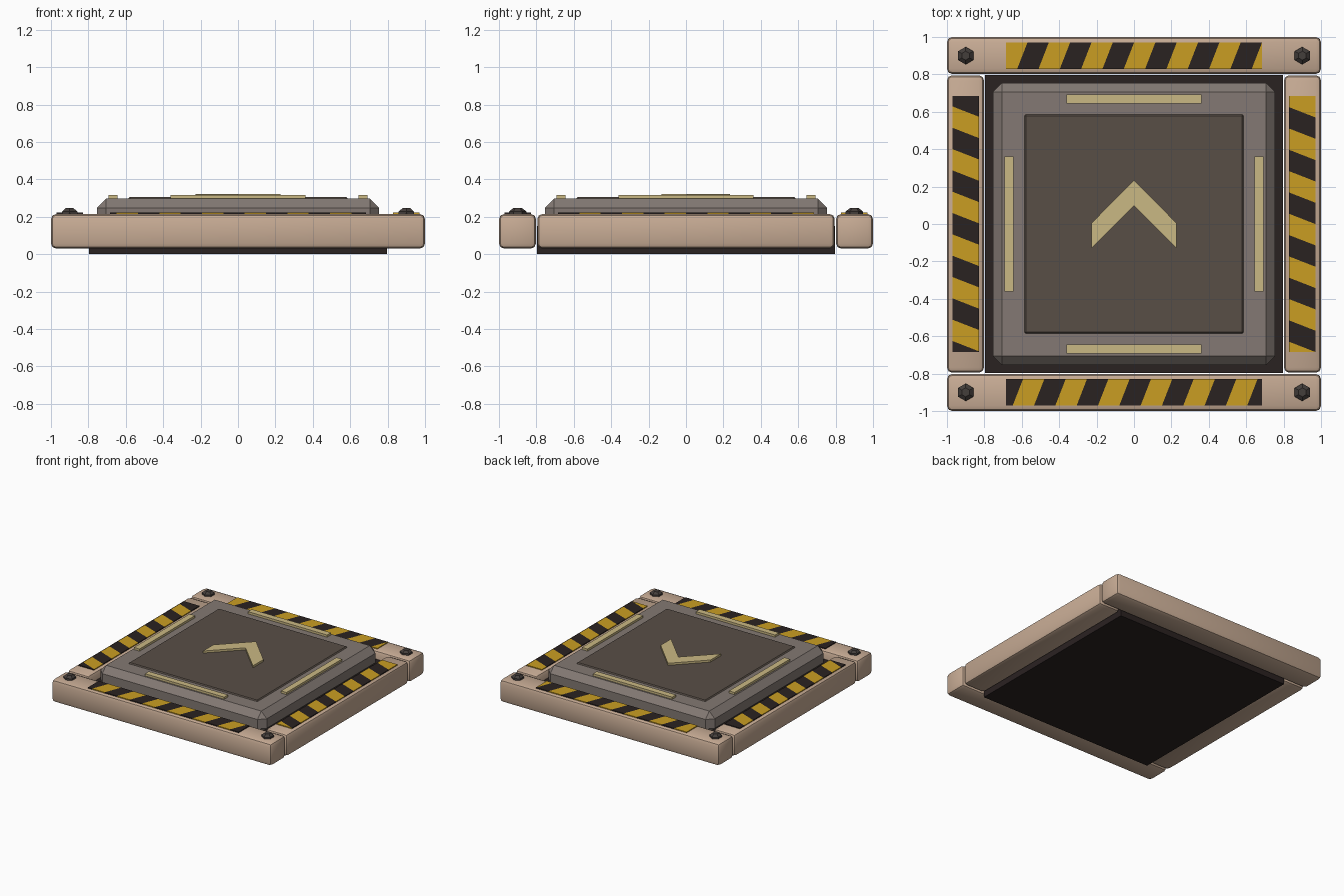
import bpy, bmesh
from math import radians, floor, pi
from mathutils import Matrix, Vector

cube = bpy.data.objects.get("Cube")
if cube:
    bpy.data.objects.remove(cube, do_unlink=True)


def material(name, r, g, b):
    lin = [((c / 255 + 0.055) / 1.055) ** 2.4 for c in (r, g, b)] + [1]
    m = bpy.data.materials.new(name)
    m.use_nodes = True
    m.diffuse_color = lin
    m.node_tree.nodes["Principled BSDF"].inputs["Base Color"].default_value = lin
    return m


TAN = material("tan painted metal", 200, 172, 149)
DARK = material("dark rubber", 42, 34, 33)
YELLOW = material("hazard yellow", 202, 158, 34)
GREY = material("warm grey metal", 131, 121, 115)
PAD = material("dark brown pad", 88, 78, 70)
PALE = material("pale yellow marker", 202, 184, 131)
BOLT = material("bolt steel", 68, 62, 59)


def finish(name, bm, mats, smooth=None):
    bmesh.ops.recalc_face_normals(bm, faces=bm.faces)
    mesh = bpy.data.meshes.new(name)
    bm.to_mesh(mesh)
    bm.free()
    for m in mats:
        mesh.materials.append(m)
    ob = bpy.data.objects.new(name, mesh)
    bpy.context.collection.objects.link(ob)
    if smooth:
        bpy.ops.object.select_all(action='DESELECT')
        ob.select_set(True)
        bpy.context.view_layer.objects.active = ob
        bpy.ops.object.shade_smooth_by_angle(angle=radians(smooth))
    return ob


def box_mesh(x, y, z):
    """Box from (min, max) pairs."""
    bm = bmesh.new()
    bmesh.ops.create_cube(bm, size=1)
    for v in bm.verts:
        v.co = [r[0] if c < 0 else r[1] for c, r in zip(v.co, (x, y, z))]
    return bm


def box(name, x, y, z, mat, bevel=0, segments=1, smooth=None, turn=0):
    bm = box_mesh(x, y, z)
    if bevel:
        bmesh.ops.bevel(bm, geom=bm.edges[:], offset=bevel, segments=segments,
                        profile=0.5, affect='EDGES')
    bm.transform(Matrix.Rotation(turn, 4, 'Z'))
    return finish(name, bm, [mat], smooth)


def hazard_strip(name, phase, turn):
    """Thin plate cut by slanted planes, coloured alternately."""
    length, pitch, slant, mid = 0.685, 0.228, 0.39, -0.9
    bm = box_mesh((-length, length), (-0.97, -0.83), (0.21, 0.222))
    for k in range(-8, 9):
        for side in (-1, 1):
            at = Vector((phase + k * pitch + side * pitch / 4, mid, 0))
            bmesh.ops.bisect_plane(bm, geom=bm.verts[:] + bm.edges[:] + bm.faces[:],
                                   plane_co=at, plane_no=Vector((1, -slant, 0)))
    for f in bm.faces:
        c = f.calc_center_median()
        u = (c.x - slant * (c.y - mid) - phase) / pitch + 0.25
        f.material_index = 1 if u - floor(u) < 0.5 else 0
    bm.transform(Matrix.Rotation(turn, 4, 'Z'))
    finish(name, bm, [YELLOW, DARK])


# Base slab
box("base_slab", (-0.797, 0.797), (-0.797, 0.797), (0, 0.15), DARK)

# Frame rails, hazard strips and edge markers on all four sides
sides = (("front", 0, 1, -0.45), ("left", pi / 2, 0.795, -0.6),
         ("back", pi, 1, -0.6), ("right", -pi / 2, 0.795, -0.43))
for side, turn, half, phase in sides:
    box(side + "_rail", (-half, half), (-1, -0.802), (0.03, 0.215), TAN,
        bevel=0.028, segments=2, smooth=35, turn=turn)
    hazard_strip(side + "_hazard_strip", phase, turn)
    box(side + "_marker", (-0.36, 0.36), (-0.693, -0.643), (0.29, 0.316), PALE, turn=turn)

# Raised plate and inset pad
box("raised_plate", (-0.755, 0.755), (-0.755, 0.755), (0.12, 0.298), GREY,
    bevel=0.05, smooth=30)
box("centre_pad", (-0.588, 0.588), (-0.588, 0.588), (0.26, 0.306), PAD, bevel=0.01)

# Direction chevron
bm = bmesh.new()
outline = [(0, 0.235), (-0.227, 0.005), (-0.227, -0.13), (0, 0.098),
           (0.227, -0.13), (0.227, 0.005)]
verts = [bm.verts.new((x, y, 0.3)) for x, y in outline]
# Two mirrored arms sharing the centre line
faces = [bm.faces.new(verts[:4]), bm.faces.new([verts[i] for i in (0, 3, 4, 5)])]
top = bmesh.ops.extrude_face_region(bm, geom=faces)["geom"]
bmesh.ops.translate(bm, vec=(0, 0, 0.023),
                    verts=[g for g in top if isinstance(g, bmesh.types.BMVert)])
finish("chevron", bm, [PALE])

# Hexagonal corner bolts with tapered heads
for front, y in (("front", -0.9), ("back", 0.9)):
    for side, x in (("right", -0.9), ("left", 0.9)):
        bm = bmesh.new()
        for low, high, r1, r2 in ((0.2, 0.228, 0.047, 0.047), (0.228, 0.246, 0.047, 0.024)):
            place = Matrix.Translation((x, y, (low + high) / 2)) @ Matrix.Rotation(pi / 6, 4, 'Z')
            # Put a corner of the hexagon on the y axis
            ring = bmesh.ops.create_cone(bm, cap_ends=True, segments=6, radius1=r1,
                                         radius2=r2, depth=high - low)["verts"]
            if abs(max(v.co.y for v in ring) - r1) < 0.001:
                place = Matrix.Translation(place.translation)
            bmesh.ops.transform(bm, matrix=place, verts=ring)
        finish(front + "_" + side + "_bolt", bm, [BOLT])
